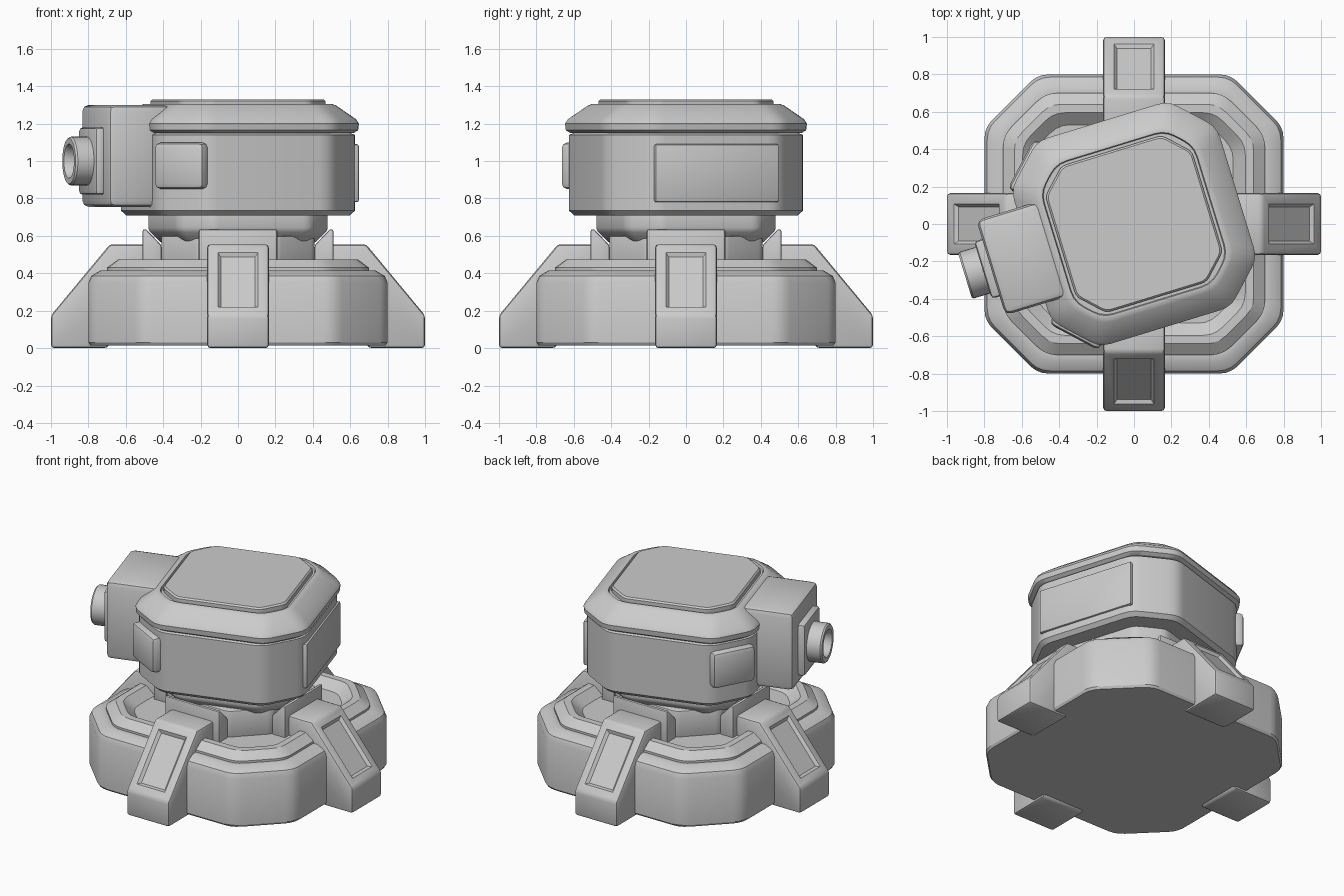
import bpy, bmesh
from math import radians, pi, cos, sin
from mathutils import Matrix, Vector

if "Cube" in bpy.data.objects:
    bpy.data.objects.remove(bpy.data.objects["Cube"])

TURN = Matrix.Rotation(radians(17), 4, 'Z')


def finish(name, bm, bevel, matrix, panel=None):
    bmesh.ops.recalc_face_normals(bm, faces=bm.faces)
    if bevel:
        edges = [e for e in bm.edges if len(e.link_faces) == 2 and e.calc_face_angle() > radians(30)]
        bmesh.ops.bevel(bm, geom=edges, offset=bevel, segments=2, profile=0.5,
                        affect='EDGES', clamp_overlap=True)
    if panel:  # sunken panel on the face that looks along the given direction
        bm.normal_update()
        face = max((f for f in bm.faces if f.normal.dot(panel) > 0.98), key=lambda f: f.calc_area())
        bmesh.ops.inset_region(bm, faces=[face], thickness=0.055, depth=0)
        bmesh.ops.inset_region(bm, faces=[face], thickness=0.025, depth=-0.018)
    bm.transform(matrix)
    me = bpy.data.meshes.new(name)
    bm.to_mesh(me)
    bm.free()
    ob = bpy.data.objects.new(name, me)
    bpy.context.collection.objects.link(ob)
    bpy.ops.object.select_all(action='DESELECT')
    ob.select_set(True)
    bpy.context.view_layer.objects.active = ob
    bpy.ops.object.shade_smooth_by_angle(angle=radians(33))
    return ob


def loft(name, rings, bevel=0.0, matrix=Matrix()):
    bm = bmesh.new()
    loops = [[bm.verts.new(p) for p in ring] for ring in rings]
    n = len(loops[0])
    for a, b in zip(loops, loops[1:]):
        for i in range(n):
            j = (i + 1) % n
            bm.faces.new((a[i], a[j], b[j], b[i]))
    bm.faces.new(loops[0][::-1])
    bm.faces.new(loops[-1])
    return finish(name, bm, bevel, matrix)


def cut_square(a, c, z, r):
    # square of half size a, corners cut by c, the eight corners softened by r
    pts = []
    for q in range(4):
        m = Matrix.Rotation(q * pi / 2, 3, 'Z')
        pts += [m @ Vector((a, a - c, z)), m @ Vector((a - c, a, z))]
    out = []
    for i, p in enumerate(pts):
        p0 = p + (pts[i - 1] - p).normalized() * r
        p2 = p + (pts[(i + 1) % 8] - p).normalized() * r
        for t in (0, 1 / 3, 2 / 3, 1):
            out.append(p0 * (1 - t) ** 2 + p * 2 * t * (1 - t) + p2 * t * t)
    return out


def cut_stack(name, profile, c, r, bevel=0.0, matrix=Matrix()):
    a0 = max(a for a, z in profile)
    return loft(name, [cut_square(a, c - 0.586 * (a0 - a), z, r) for a, z in profile], bevel, matrix)


def extrude(name, profile, half, bevel, matrix=Matrix(), panel=None):
    # x-z outline, given thickness along y
    bm = bmesh.new()
    face = bm.faces.new([bm.verts.new((x, -half, z)) for x, z in profile])
    new = bmesh.ops.extrude_face_region(bm, geom=[face])['geom']
    bmesh.ops.translate(bm, vec=(0, 2 * half, 0), verts=[v for v in new if isinstance(v, bmesh.types.BMVert)])
    return finish(name, bm, bevel, matrix, panel)


def box(name, x0, x1, half, z0, z1, bevel, matrix):
    return extrude(name, [(x0, z0), (x1, z0), (x1, z1), (x0, z1)], half, bevel, matrix)


# Base with stepped rim and sunken top
cut_stack("base", [(0.79, 0.015), (0.80, 0.03), (0.80, 0.35), (0.785, 0.385), (0.735, 0.415),
                   (0.70, 0.415), (0.70, 0.43), (0.64, 0.475), (0.595, 0.475), (0.53, 0.42)],
          0.285, 0.06)

# Centre pillar and swivel ring
cut_stack("pillar", [(0.41, 0.40), (0.41, 0.60)], 0.20, 0.03, 0.01)
cut_stack("swivel_ring", [(0.36, 0.56), (0.425, 0.63), (0.425, 0.73)], 0.15, 0.04, 0.015, TURN)

# Four legs with brackets
slope = Vector((0.385, 0, 0.32)).normalized()
for i, side in enumerate(("right", "back", "left", "front")):
    m = Matrix.Rotation(i * pi / 2, 4, 'Z')
    extrude(side + "_leg", [(0.70, 0), (1.0, 0), (1.0, 0.175), (0.685, 0.555), (0.46, 0.555), (0.46, 0.40)],
            0.165, 0.018, m, slope)
    extrude(side + "_leg_bracket", [(0.41, 0.38), (0.51, 0.38), (0.51, 0.635), (0.49, 0.635), (0.41, 0.55)],
            0.21, 0.02, m)

# Turret body, lid and top plate
cut_stack("turret_body", [(0.535, 0.71), (0.56, 0.735), (0.56, 1.14), (0.535, 1.15), (0.535, 1.18)],
          0.215, 0.06, 0.0, TURN)
cut_stack("turret_lid", [(0.55, 1.15), (0.572, 1.165), (0.576, 1.20), (0.56, 1.225), (0.465, 1.295),
                         (0.445, 1.305), (0.43, 1.305), (0.425, 1.29)], 0.21, 0.06, 0.0, TURN)
cut_stack("top_plate", [(0.41, 1.27), (0.41, 1.32), (0.40, 1.33)], 0.13, 0.03, 0.0, TURN)

# Side panel and corner blocks
box("side_panel", 0.53, 0.573, 0.345, 0.78, 1.09, 0.01, TURN)
for name, ang in (("back", 135), ("front", 225)):
    box(name + "_corner_block", 0.58, 0.685, 0.15, 0.85, 1.10, 0.03,
        TURN @ Matrix.Rotation(radians(ang), 4, 'Z'))

# Lens housing on the left side
box("lens_housing", -0.80, -0.45, 0.265, 0.755, 1.30, 0.035, TURN)
box("lens_plate", -0.845, -0.78, 0.16, 0.82, 1.18, 0.02, TURN)
barrel = [(0.13, 0.82), (0.13, 0.935), (0.122, 0.945), (0.092, 0.945), (0.085, 0.935), (0.08, 0.885)]
loft("lens_barrel", [[(r * cos(k * pi / 16), r * sin(k * pi / 16), z) for k in range(32)] for r, z in barrel],
     0.0, TURN @ Matrix.Translation((0, 0, 1.0)) @ Matrix.Rotation(-pi / 2, 4, 'Y'))
